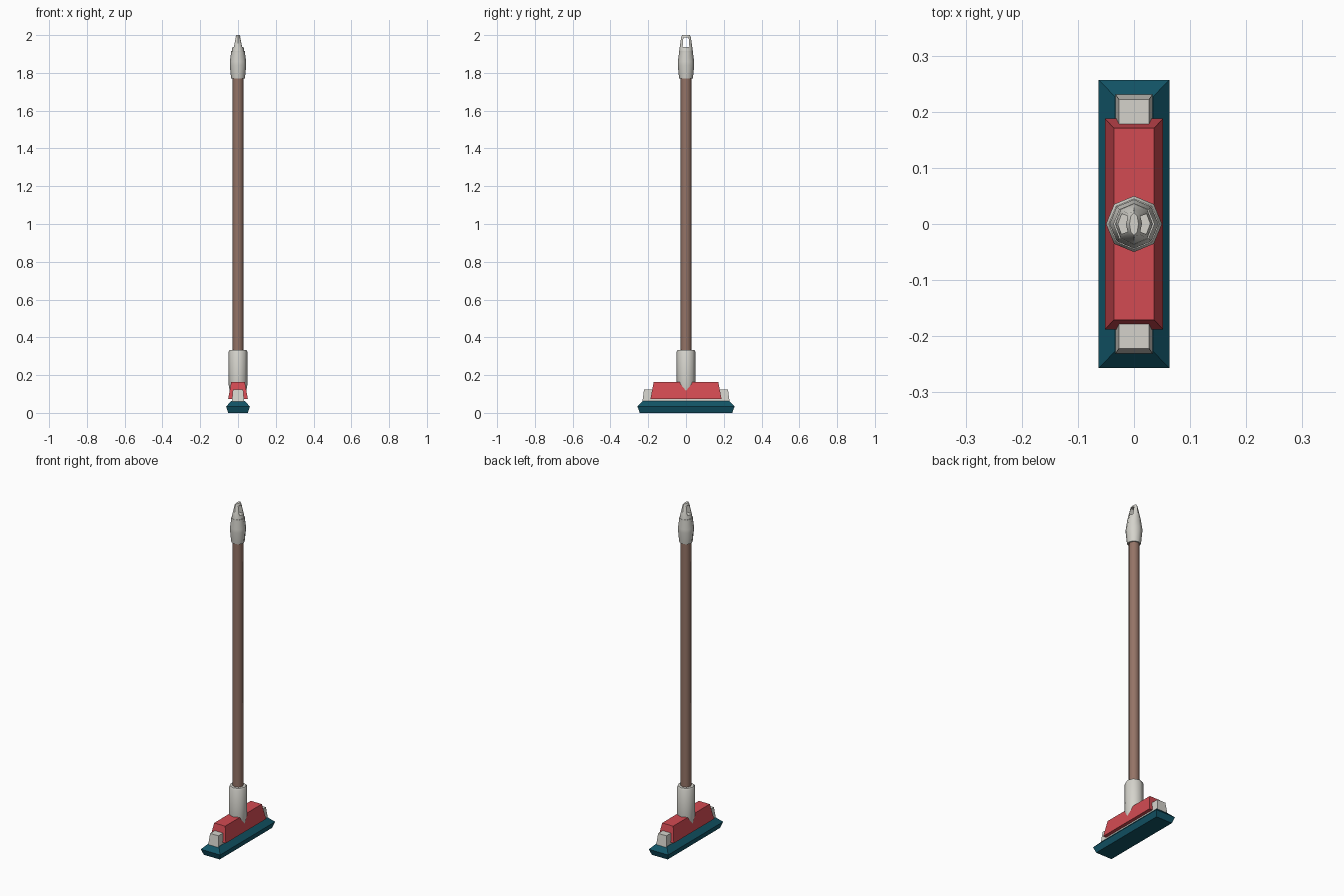
import bpy, bmesh, math

if "Cube" in bpy.data.objects:
    bpy.data.objects.remove(bpy.data.objects["Cube"])


def material(name, rgb):
    m = bpy.data.materials.new(name)
    m.diffuse_color = (*rgb, 1)
    m.use_nodes = True
    m.node_tree.nodes["Principled BSDF"].inputs["Base Color"].default_value = m.diffuse_color
    return m


red = material("red plastic", (0.65, 0.07, 0.085))
grey = material("pale grey plastic", (0.66, 0.65, 0.60))
brown = material("brown pole", (0.30, 0.175, 0.135))
teal = material("teal sponge", (0.006, 0.09, 0.135))


def loft(name, rings, mat, smooth=False):
    """Skin a stack of equal-length point rings and cap both ends."""
    bm = bmesh.new()
    loops = [[bm.verts.new(p) for p in ring] for ring in rings]
    n = len(loops[0])
    for a, b in zip(loops, loops[1:]):
        for i in range(n):
            j = (i + 1) % n
            bm.faces.new((a[i], a[j], b[j], b[i]))
    bm.faces.new(loops[0][::-1])
    bm.faces.new(loops[-1])
    me = bpy.data.meshes.new(name)
    bm.to_mesh(me)
    bm.free()
    me.materials.append(mat)
    ob = bpy.data.objects.new(name, me)
    bpy.context.collection.objects.link(ob)
    bpy.ops.object.select_all(action='DESELECT')
    ob.select_set(True)
    bpy.context.view_layer.objects.active = ob
    if smooth:
        bpy.ops.object.shade_smooth_by_angle(angle=math.radians(50))
    return ob


def rect(x, y, z):
    return [(-x, -y, z), (x, -y, z), (x, y, z), (-x, y, z)]


def octagon(rx, ry, z):
    return [(rx * math.cos(i * math.pi / 4), ry * math.sin(i * math.pi / 4), z) for i in range(8)]


def block(name, profile, mat):
    return loft(name, [rect(*p) for p in profile], mat)


def turned(name, profile, mat):
    return loft(name, [octagon(r, r, z) for r, z in profile], mat, True)


# Mop head: sponge, inner frame and red cover
block("sponge", [(0.052, 0.245, 0), (0.063, 0.257, 0.034), (0.034, 0.227, 0.064)], teal)
block("sponge_frame", [(0.033, 0.231, 0.06), (0.027, 0.222, 0.124)], grey)
block("head_cover", [(0.052, 0.188, 0.074), (0.036, 0.171, 0.164)], red)

# Socket, pole and grip
turned("pole_socket", [(0.043, 0.11), (0.05, 0.15), (0.05, 0.323), (0.045, 0.332)], grey)
turned("pole", [(0.029, 0.30), (0.029, 1.79)], brown)
turned("grip", [(0.036, 1.77), (0.038, 1.785), (0.0435, 1.84), (0.0435, 1.86),
                (0.037, 1.905), (0.037, 1.915)], grey)

# Hanging loop with a slot cut through it
loop = loft("hanging_loop", [octagon(0.034, 0.037, 1.91), octagon(0.032, 0.035, 1.925),
                             octagon(0.013, 0.025, 1.992), octagon(0.008, 0.02, 2.0)], grey, True)
cutter = loft("slot_cutter", [rect(0.1, 0.018, 1.936), rect(0.1, 0.014, 1.987)], grey)
cutter.hide_render = True
mod = loop.modifiers.new("slot", 'BOOLEAN')
mod.operation = 'DIFFERENCE'
mod.solver = 'EXACT'
mod.object = cutter
bpy.ops.object.select_all(action='DESELECT')
loop.select_set(True)
bpy.context.view_layer.objects.active = loop
# The cut goes before any smoothing modifier
loop.modifiers.move(len(loop.modifiers) - 1, 0)
bpy.ops.object.modifier_apply(modifier="slot")
bpy.data.objects.remove(cutter, do_unlink=True)
bpy.ops.object.shade_smooth_by_angle(angle=math.radians(50))
